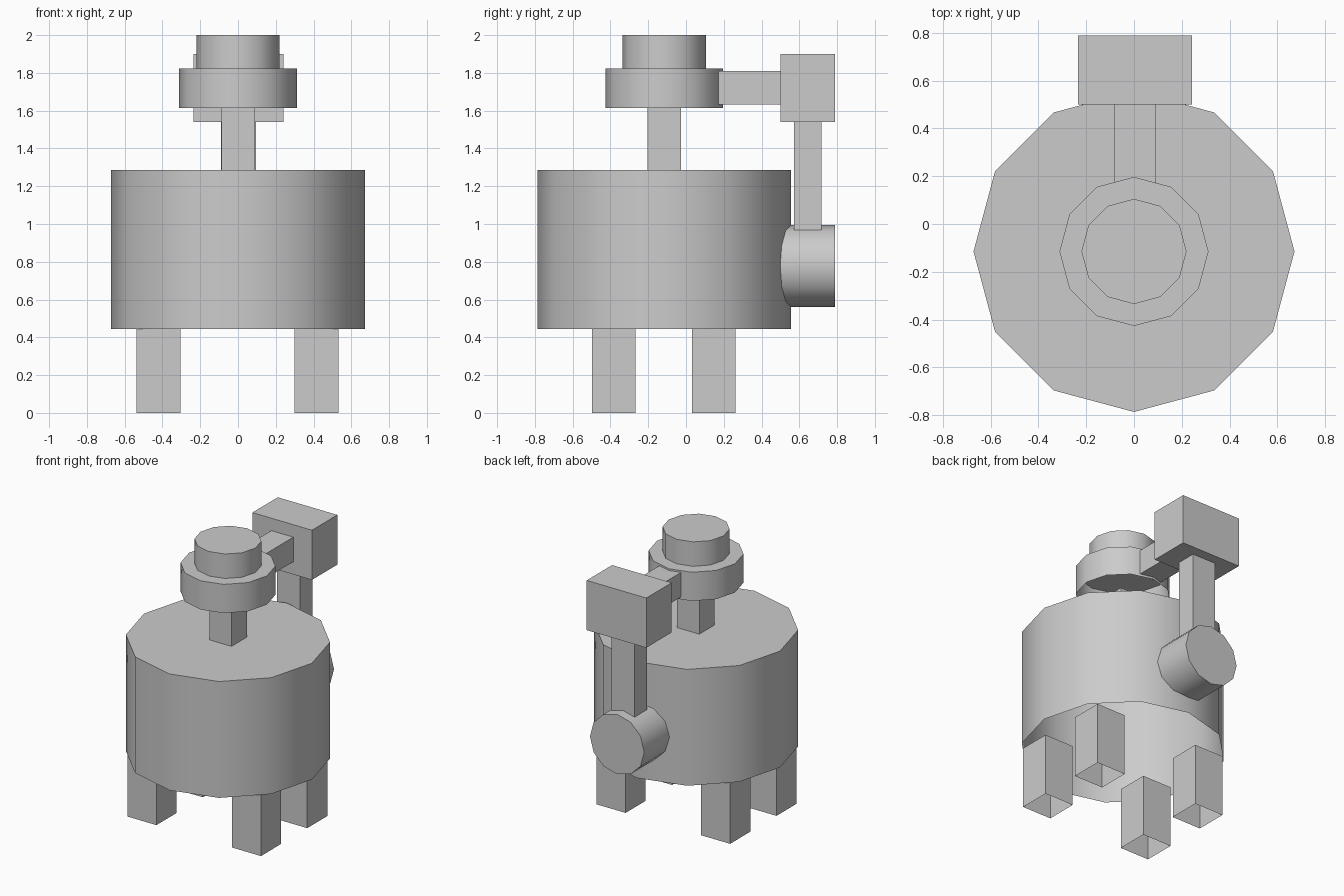
import bpy, bmesh, math
from mathutils import Matrix

if "Cube" in bpy.data.objects:
    bpy.data.objects.remove(bpy.data.objects["Cube"])

AXIS_Y = -0.115  # centre line of the tank and valve head


def finish(name, bm, smooth=False):
    mesh = bpy.data.meshes.new(name)
    bm.to_mesh(mesh)
    bm.free()
    ob = bpy.data.objects.new(name, mesh)
    bpy.context.collection.objects.link(ob)
    if smooth:
        bpy.ops.object.select_all(action='DESELECT')
        ob.select_set(True)
        bpy.context.view_layer.objects.active = ob
        bpy.ops.object.shade_smooth_by_angle(angle=math.radians(40))
    return ob


def open_ends(bm, test):
    """Remove the hidden end faces whose normal passes the test."""
    bm.normal_update()
    bmesh.ops.delete(bm, geom=[f for f in bm.faces if test(f.normal)], context='FACES_ONLY')


def drum(name, radius, z0, z1):
    """Upright 12-sided drum, closed on top and open underneath."""
    bm = bmesh.new()
    bmesh.ops.create_cone(bm, cap_ends=True, segments=12, radius1=radius, radius2=radius,
                          depth=z1 - z0,
                          matrix=Matrix.Translation((0, AXIS_Y, (z0 + z1) / 2))
                          @ Matrix.Rotation(math.pi / 2, 4, 'Z'))
    open_ends(bm, lambda n: n.z < -0.9)
    return finish(name, bm, True)


def box(name, x, y, z, open_test=None):
    bm = bmesh.new()
    size = [b - a for a, b in (x, y, z)]
    mid = [(a + b) / 2 for a, b in (x, y, z)]
    bmesh.ops.create_cube(bm, size=1, matrix=Matrix.Translation(mid) @ Matrix.Diagonal((*size, 1)))
    if open_test:
        open_ends(bm, open_test)
    return finish(name, bm)


def vertical(n):
    return abs(n.z) > 0.9


# Tank and valve head
drum("tank_body", 0.672, 0.445, 1.287)
drum("valve_collar", 0.312, 1.615, 1.823)
drum("valve_cap", 0.22, 1.823, 2.0)
box("valve_post", (-0.088, 0.09), (-0.203, -0.027), (1.287, 1.617), vertical)

# Four hollow square legs
for side, x in (("left", (-0.537, -0.305)), ("right", (0.30, 0.532))):
    for end, y in (("front", (-0.497, -0.268)), ("back", (0.032, 0.262))):
        box(f"{end}_{side}_leg", x, y, (0, 0.445), vertical)

# Side arm, junction box and down pipe
box("head_arm", (-0.083, 0.093), (0.17, 0.5), (1.632, 1.81), lambda n: abs(n.y) > 0.9)
box("junction_box", (-0.235, 0.242), (0.5, 0.79), (1.54, 1.9))
box("down_pipe", (-0.09, 0.095), (0.572, 0.717), (0.968, 1.54), vertical)

# Round outlet on the back of the tank
bm = bmesh.new()
bmesh.ops.create_cone(bm, cap_ends=True, segments=12, radius1=0.217, radius2=0.217, depth=0.295,
                      matrix=Matrix.Translation((0, 0.6405, 0.778))
                      @ Matrix.Rotation(math.pi / 2, 4, 'X'))
open_ends(bm, lambda n: n.y < -0.9)
finish("tank_outlet", bm, True)
